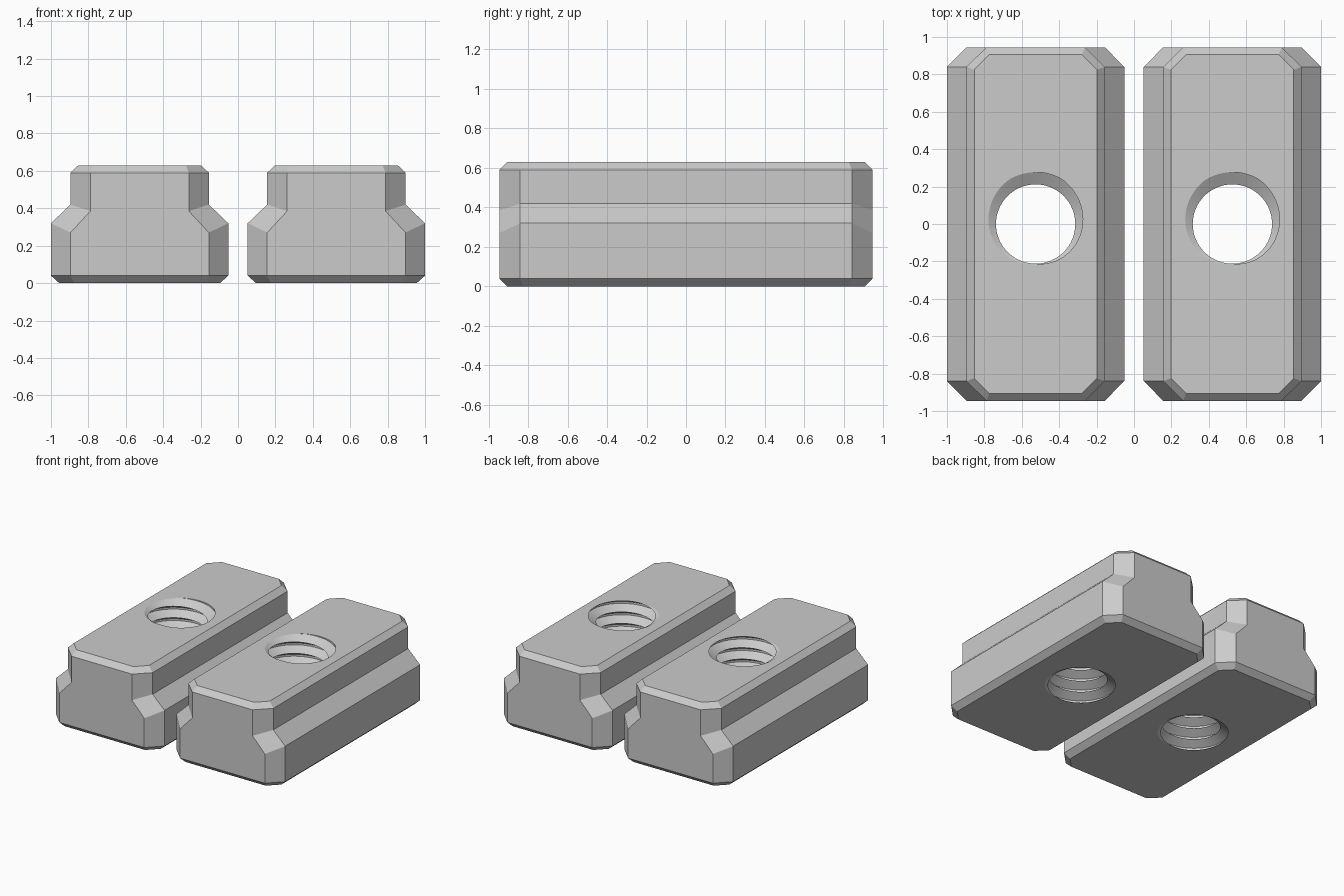
import bpy
import bmesh
import math

cube = bpy.data.objects.get("Cube")
if cube:
    bpy.data.objects.remove(cube, do_unlink=True)

HEIGHT = 0.63
PITCH = HEIGHT / 7
COLUMNS = 64

steel = bpy.data.materials.new("plain_steel_grey")
steel.use_nodes = True
colour = (0.6, 0.6, 0.6, 1)
steel.diffuse_color = colour
steel.node_tree.nodes["Principled BSDF"].inputs["Base Color"].default_value = colour


def grid_faces(bm, rows, closed):
    """Join neighbouring rows of vertices with quads."""
    for a, b in zip(rows, rows[1:]):
        n = len(a)
        for i in range(n if closed else n - 1):
            j = (i + 1) % n
            bm.faces.new((a[i], a[j], b[j], b[i]))


def octagon(bm, side, end):
    """Ring of eight corners mirrored from one side and one end corner."""
    ring = []
    for sx, sy in ((1, 1), (-1, 1), (-1, -1), (1, -1)):
        pair = [side, end] if sx * sy > 0 else [end, side]
        ring += [bm.verts.new((sx * x, sy * y, z)) for x, y, z in pair]
    return ring


def thread_radius(z, turn):
    q = (z / PITCH - turn - 0.25) % 1
    depth = 2 * min(q, 1 - q)
    return 0.212 + 0.065 * min(1, 1.2 * depth)


bm = bmesh.new()

# Stepped body with cut corners and chamfered rims
levels = [
    ((0.43, 0.825, 0), (0.35, 0.905, 0)),
    ((0.474, 0.84, 0.04), (0.37, 0.945, 0.04)),
    ((0.474, 0.84, 0.32), (0.37, 0.945, 0.27)),
    ((0.37, 0.84, 0.42), (0.263, 0.945, 0.385)),
    ((0.37, 0.84, 0.59), (0.263, 0.945, 0.59)),
    ((0.328, 0.825, HEIGHT), (0.248, 0.905, HEIGHT)),
]
grid_faces(bm, [octagon(bm, s, e) for s, e in levels], True)

# Helical thread, trimmed at the bottom and top planes
columns = []
for c in range(COLUMNS + 1):
    turn = c / COLUMNS
    angle = turn * math.tau
    column = []
    for k in range(-2, 8):
        for f in (0, 0.417, 0.583):
            z = min(max((k + f + 0.25 + turn) * PITCH, 0), HEIGHT)
            r = thread_radius(z, turn)
            column.append(bm.verts.new((r * math.cos(angle), r * math.sin(angle), z)))
    columns.append(column)
grid_faces(bm, columns, False)
bmesh.ops.remove_doubles(bm, verts=bm.verts[:], dist=0.00002)

# Flat top and bottom around the hole
for level in (0, HEIGHT):
    rim = [e for e in bm.edges if e.is_boundary
           and all(abs(v.co.z - level) < 0.0001 for v in e.verts)]
    bmesh.ops.triangle_fill(bm, edges=rim, use_beauty=True, normal=(0, 0, 1))

bmesh.ops.recalc_face_normals(bm, faces=bm.faces[:])
mesh = bpy.data.meshes.new("slot_nut")
bm.to_mesh(mesh)
bm.free()
mesh.materials.append(steel)

# The two identical nuts side by side
nuts = []
for name, x in (("left_slot_nut", 0.526), ("right_slot_nut", -0.526)):
    nut = bpy.data.objects.new(name, mesh)
    nut.location.x = x
    bpy.context.collection.objects.link(nut)
    nuts.append(nut)

bpy.ops.object.select_all(action='DESELECT')
nuts[0].select_set(True)
bpy.context.view_layer.objects.active = nuts[0]
bpy.ops.object.shade_smooth_by_angle(angle=math.radians(20))
